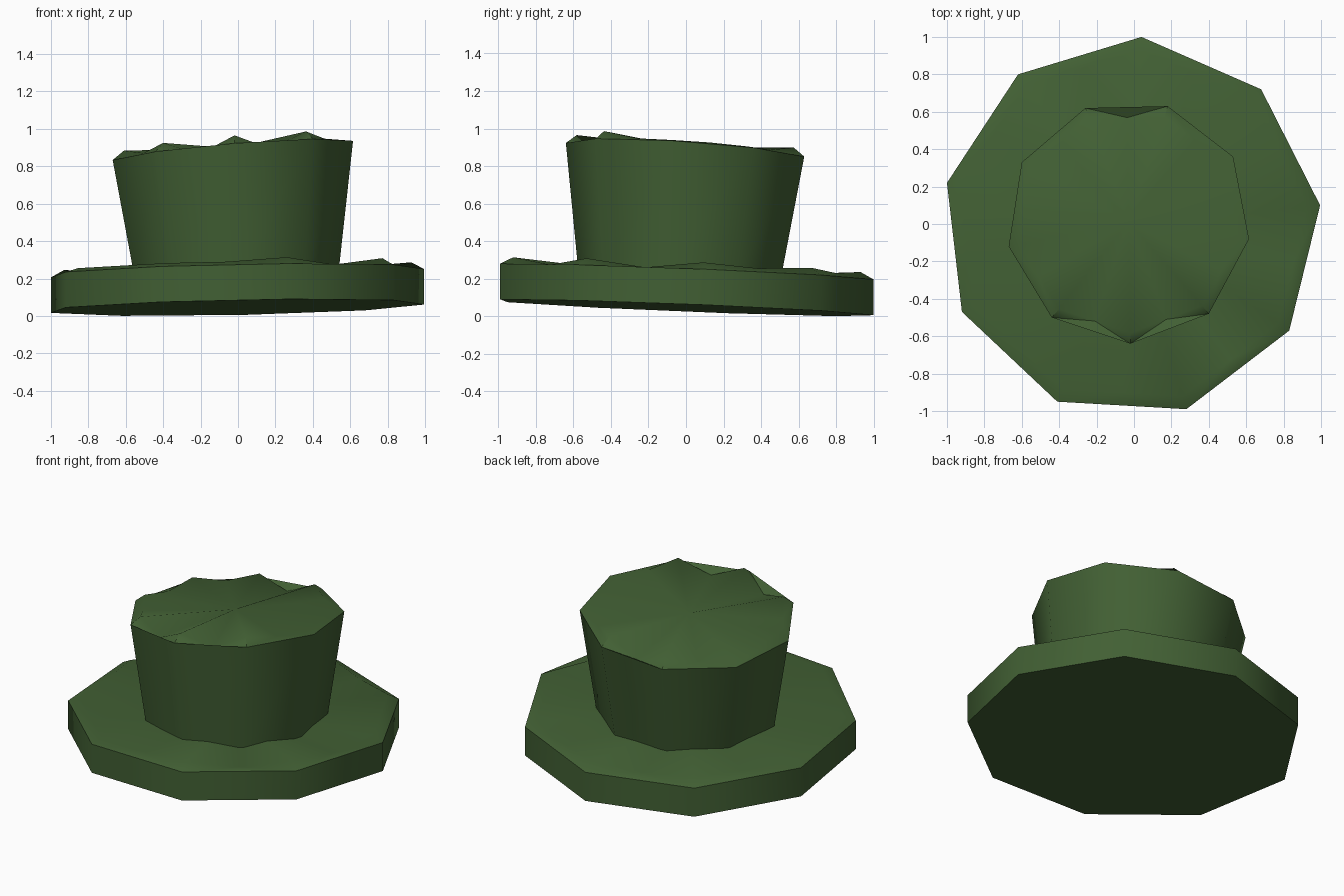
import bpy
import bmesh
from mathutils import Vector

old = bpy.data.objects.get("Cube")
if old:
    bpy.data.objects.remove(old, do_unlink=True)

# Felt colour
felt = bpy.data.materials.new("green_felt")
felt.use_nodes = True
felt.diffuse_color = (0.054, 0.116, 0.034, 1)
felt.node_tree.nodes["Principled BSDF"].inputs["Base Color"].default_value = felt.diffuse_color


def plane(height, along_x, along_y):
    """Height of a tilted plane at a point."""
    return lambda p: height + along_x * p.x + along_y * p.y


def lumpy_slab(name, rim, base_scale, base_shift, base_z, top_z, inset, peak, side, middle):
    """Tapered polygon slab; peak, side and middle lift its top behind corners, sides and centre."""
    bm = bmesh.new()
    rim = [Vector(p) for p in rim]
    n = len(rim)

    def add(p, z, extra=0):
        return bm.verts.new((p.x, p.y, z(p) + extra))

    base = [add(p * base_scale + Vector(base_shift), base_z) for p in rim]
    top = [add(p, top_z) for p in rim]
    # Lumps behind the corners, dents or gentle rises behind the sides
    ring = []
    for i, p in enumerate(rim):
        mid = (p + rim[(i + 1) % n]) / 2
        ring.append(add(p * inset, top_z, peak(p)))
        ring.append(add(mid * inset, top_z, side(mid)))
    centre = add(sum(rim, Vector((0, 0))) / n, top_z, middle)

    bm.faces.new(base)
    for i in range(n):
        j = (i + 1) % n
        a, m, b = ring[2 * i], ring[2 * i + 1], ring[2 * j]
        bm.faces.new((base[i], base[j], top[j], top[i]))
        for tri in ((top[i], m, a), (top[i], top[j], m), (top[j], b, m),
                    (a, m, centre), (m, b, centre)):
            bm.faces.new(tri)
    bmesh.ops.recalc_face_normals(bm, faces=bm.faces)

    mesh = bpy.data.meshes.new(name)
    bm.to_mesh(mesh)
    bm.free()
    mesh.materials.append(felt)
    obj = bpy.data.objects.new(name, mesh)
    bpy.context.collection.objects.link(obj)
    bpy.ops.object.select_all(action="DESELECT")
    obj.select_set(True)
    bpy.context.view_layer.objects.active = obj
    bpy.ops.object.shade_smooth_by_angle(angle=0.8)


# Wide nine-sided brim, tilted towards the back, sinking a little at the crown
brim_rim = [(0.04, 1.0), (-0.62, 0.8), (-1.0, 0.22), (-0.92, -0.47), (-0.41, -0.95),
            (0.28, -0.99), (0.83, -0.57), (0.995, 0.1), (0.68, 0.72)]
lumpy_slab("hat_brim", brim_rim, 1.0, (0, 0),
           plane(0.045, 0.02, -0.04), plane(0.235, 0.02, -0.04), 0.93,
           peak=lambda p: 0.02 if p.x < 0 and p.y < 0 else 0.037,
           side=lambda m: 0 if m.x > 0.5 and m.y < 0 else 0.02,
           middle=-0.03)

# Flaring crown, its top dented at the back and on both sides of the front corner
crown_rim = [(-0.26, 0.62), (-0.6, 0.33), (-0.67, -0.12), (-0.44, -0.5), (-0.02, -0.64),
             (0.4, -0.48), (0.615, -0.08), (0.53, 0.36), (0.18, 0.63)]
lumpy_slab("hat_crown", crown_rim, 0.85, (0.015, -0.03),
           plane(0.22, 0.02, -0.04), plane(0.88, 0.082, -0.07), 0.91,
           peak=lambda p: 0.008 if p.x > 0.5 else 0.046,
           side=lambda m: -0.035 if abs(m.y) > 0.52 else 0.012,
           middle=0.02)
